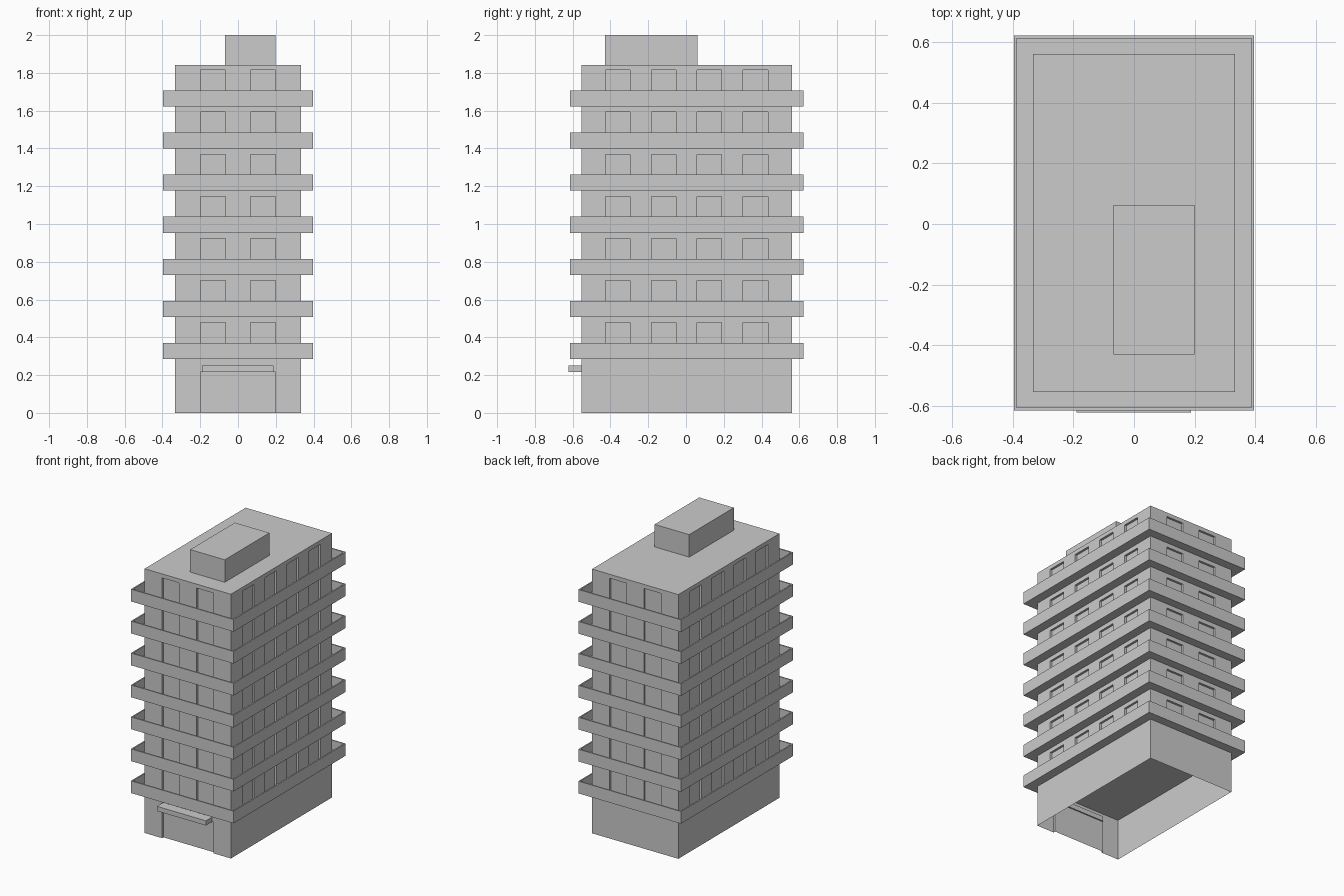
import bpy, bmesh
from mathutils import Vector

if "Cube" in bpy.data.objects:
    bpy.data.objects.remove(bpy.data.objects["Cube"])

mat = bpy.data.materials.new("light grey")
mat.diffuse_color = (0.6, 0.6, 0.6, 1)
mat.use_nodes = True
mat.node_tree.nodes["Principled BSDF"].inputs["Base Color"].default_value = mat.diffuse_color

CY = 0.003                      # building centre in y
HX, HY, ROOF = 0.333, 0.557, 1.843
FLOORS, STEP = 7, 0.2228
B0, B1 = 0.285, 0.37            # lowest balcony bottom and rail top
DEPTH = 0.015                   # recess of windows and door


def finish(name, bm):
    bmesh.ops.remove_doubles(bm, verts=bm.verts, dist=1e-5)
    bmesh.ops.recalc_face_normals(bm, faces=bm.faces)
    me = bpy.data.meshes.new(name)
    bm.to_mesh(me)
    bm.free()
    me.materials.append(mat)
    ob = bpy.data.objects.new(name, me)
    bpy.context.collection.objects.link(ob)
    return ob


def quad(bm, pts):
    return bm.faces.new([bm.verts.new(p) for p in pts])


def box(name, x0, x1, y0, y1, z0, z1):
    bm = bmesh.new()
    bmesh.ops.create_cube(bm, size=1)
    for v in bm.verts:
        v.co = ((x0 + x1) / 2 + v.co.x * (x1 - x0),
                (y0 + y1) / 2 + v.co.y * (y1 - y0),
                (z0 + z1) / 2 + v.co.z * (z1 - z0))
    return finish(name, bm)


# window rows shared by all walls
DOOR_TOP = 0.217
rows = [(B0 + 0.02 + i * STEP, 0.478 + i * STEP) for i in range(FLOORS)]
zcuts = [0, DOOR_TOP] + [z for r in rows for z in r] + [ROOF]


def wall(bm, u, n, half, off, windows, door=False):
    """Wall made of cells; window and door cells are set back."""
    u, n = Vector(u), Vector(n)
    ucuts = [-half] + [c for w in windows for c in w] + [half]
    nu, nz = len(ucuts) - 1, len(zcuts) - 1

    def is_open(i, j):
        if not (0 <= i < nu and 0 <= j < nz):
            return False
        if j == 0:
            return door and 0 < i < nu - 1
        return i % 2 == 1 and j % 2 == 0

    def P(i, j, d=0.0):
        return u * ucuts[i] + n * (off - d) + Vector((0, CY, zcuts[j]))

    for i in range(nu):
        for j in range(nz):
            c = [(i, j), (i + 1, j), (i + 1, j + 1), (i, j + 1)]
            op = is_open(i, j)
            quad(bm, [P(a, b, DEPTH if op else 0) for a, b in c])
            if not op:
                continue
            # reveals around the recess
            for k, (di, dj) in enumerate([(0, -1), (1, 0), (0, 1), (-1, 0)]):
                if is_open(i + di, j + dj) or j + dj < 0:
                    continue
                a, b = c[k], c[(k + 1) % 4]
                quad(bm, [P(*a), P(*b), P(*b, DEPTH), P(*a, DEPTH)])


# tower body, open underneath
bm = bmesh.new()
short = [(-0.198, -0.067), (0.067, 0.198)]
long = [(-0.43, -0.3), (-0.186, -0.056), (0.056, 0.186), (0.3, 0.43)]
wall(bm, (1, 0, 0), (0, -1, 0), HX, HY, short, door=True)
wall(bm, (-1, 0, 0), (0, 1, 0), HX, HY, short)
wall(bm, (0, 1, 0), (1, 0, 0), HY, HX, long)
wall(bm, (0, -1, 0), (-1, 0, 0), HY, HX, long)
quad(bm, [(sx * HX, CY + sy * HY, ROOF)
          for sx, sy in ((-1, -1), (1, -1), (1, 1), (-1, 1))])
finish("tower_body", bm)

# wrap-around balconies: shallow trays with a thin rail
for f in range(FLOORS):
    dz = f * STEP
    loops = [(0.396, 0.618, B0), (0.396, 0.618, B1),
             (0.387, 0.609, B1), (0.387, 0.609, B0 + 0.02)]
    bm = bmesh.new()
    rings = [[bm.verts.new((sx * x, CY + sy * y, z + dz))
              for sx, sy in ((-1, -1), (1, -1), (1, 1), (-1, 1))]
             for x, y, z in loops]
    for a, b in zip(rings, rings[1:]):
        for k in range(4):
            m = (k + 1) % 4
            bm.faces.new((a[k], a[m], b[m], b[k]))
    bm.faces.new(rings[0])
    bm.faces.new(rings[-1])
    finish(f"balcony_{f + 1}", bm)

# entrance canopy and roof housing
box("entrance_canopy", -0.19, 0.188, -0.622, -0.53, DOOR_TOP, 0.25)
box("roof_housing", -0.068, 0.199, -0.43, 0.062, ROOF, 2.0)
